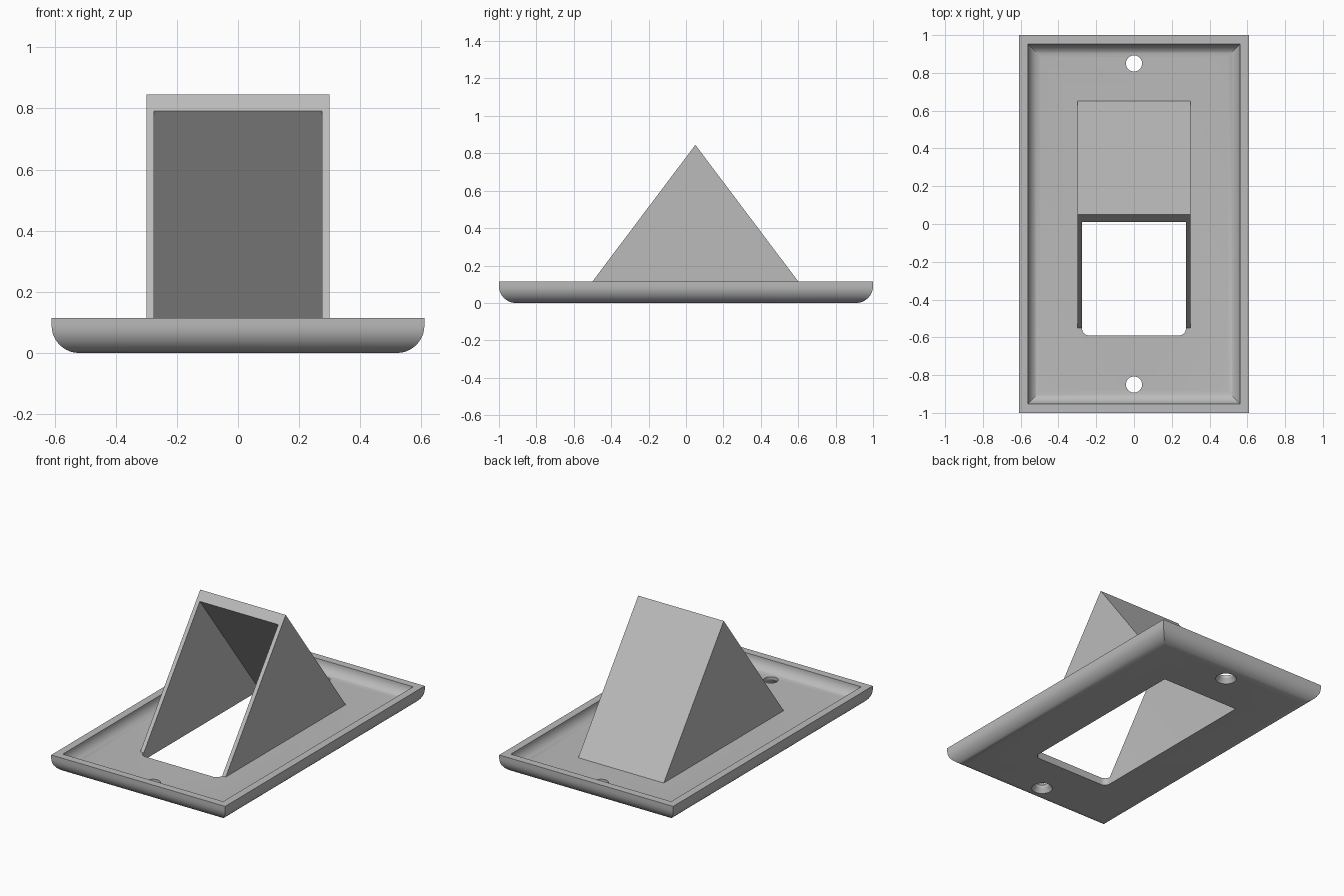
import bpy, bmesh, math

cube = bpy.data.objects.get("Cube")
if cube:
    bpy.data.objects.remove(cube, do_unlink=True)

HALF_X, HALF_Y = 0.61, 1.0
RIM, FLOOR = 0.115, 0.047

grey = bpy.data.materials.new("plain grey")
grey.use_nodes = True
grey.diffuse_color = (0.5, 0.5, 0.5, 1)
grey.node_tree.nodes["Principled BSDF"].inputs["Base Color"].default_value = (0.5, 0.5, 0.5, 1)


def make(name, bm):
    bmesh.ops.recalc_face_normals(bm, faces=bm.faces[:])
    mesh = bpy.data.meshes.new(name)
    bm.to_mesh(mesh)
    bm.free()
    mesh.materials.append(grey)
    obj = bpy.data.objects.new(name, mesh)
    bpy.context.collection.objects.link(obj)
    return obj


def prism(bm, profile, half_width):
    """Extrude a (y, z) outline across x."""
    face = bm.faces.new([bm.verts.new((-half_width, y, z)) for y, z in profile])
    new = bmesh.ops.extrude_face_region(bm, geom=[face])["geom"]
    bmesh.ops.translate(bm, vec=(2 * half_width, 0, 0),
                        verts=[v for v in new if isinstance(v, bmesh.types.BMVert)])


def arc(cx, cz, r, start, end, steps=10):
    angles = [math.radians(start + (end - start) * i / steps) for i in range(steps + 1)]
    return [(cx + r * math.cos(a), cz + r * math.sin(a)) for a in angles]


def boolean(target, tool, operation):
    mod = target.modifiers.new(operation.lower(), 'BOOLEAN')
    mod.operation, mod.object, mod.solver = operation, tool, 'EXACT'
    bpy.context.view_layer.objects.active = target
    bpy.ops.object.modifier_apply(modifier=mod.name)
    bpy.data.objects.remove(tool, do_unlink=True)


# Plate: mitred rings from the outer underside, over the rim, down to the tray floor
outline = arc(0.09, 0.09, 0.09, 270, 180) + [(0, RIM), (0.048, RIM)]
outline += arc(0.116, RIM, RIM - FLOOR, 180, 270)[1:]
bm = bmesh.new()
rings = []
for inset, z in outline:
    x, y = HALF_X - inset, HALF_Y - inset
    rings.append([bm.verts.new((sx * x, sy * y, z))
                  for sx, sy in ((-1, -1), (1, -1), (1, 1), (-1, 1))])
for low, high in zip(rings, rings[1:]):
    for i in range(4):
        j = (i + 1) % 4
        bm.faces.new((low[i], low[j], high[j], high[i]))
bm.faces.new(rings[0])
bm.faces.new(rings[-1])
plate = make("wall_plate_with_hood", bm)

# Hood: triangular wedge rooted in the tray floor
bm = bmesh.new()
prism(bm, [(-0.57, 0.022), (0.05, 0.845), (0.67, 0.022)], 0.30)
boolean(plate, make("hood", bm), 'UNION')

# Opening under the hood, with rounded front corners
bm = bmesh.new()
prism(bm, [(-0.59, -0.1), (-0.59, 1.0), (-0.147, 1.0), (0.687, -0.1)], 0.275)
corners = [e for e in bm.edges if all(v.co.y < -0.58 for v in e.verts)
           and abs(e.verts[0].co.z - e.verts[1].co.z) > 0.5]
bmesh.ops.bevel(bm, geom=corners, offset=0.037, segments=6, profile=0.5, affect='EDGES')
boolean(plate, make("opening_cutter", bm), 'DIFFERENCE')

# Countersunk screw holes, wider on the underside
for y in (-0.85, 0.85):
    bm = bmesh.new()
    levels = [(0.062, -0.02), (0.062, 0.0), (0.043, 0.03), (0.043, 0.1)]
    loops = [[bm.verts.new((r * math.cos(i * math.tau / 32), y + r * math.sin(i * math.tau / 32), z))
              for i in range(32)] for r, z in levels]
    for a, b in zip(loops, loops[1:]):
        for i in range(32):
            j = (i + 1) % 32
            bm.faces.new((a[i], a[j], b[j], b[i]))
    bm.faces.new(loops[0])
    bm.faces.new(loops[-1])
    boolean(plate, make("screw_hole_cutter", bm), 'DIFFERENCE')

# Smooth rounded edges, crisp corners
bpy.ops.object.select_all(action='DESELECT')
plate.select_set(True)
bpy.context.view_layer.objects.active = plate
bpy.ops.object.shade_smooth_by_angle(angle=math.radians(30))
